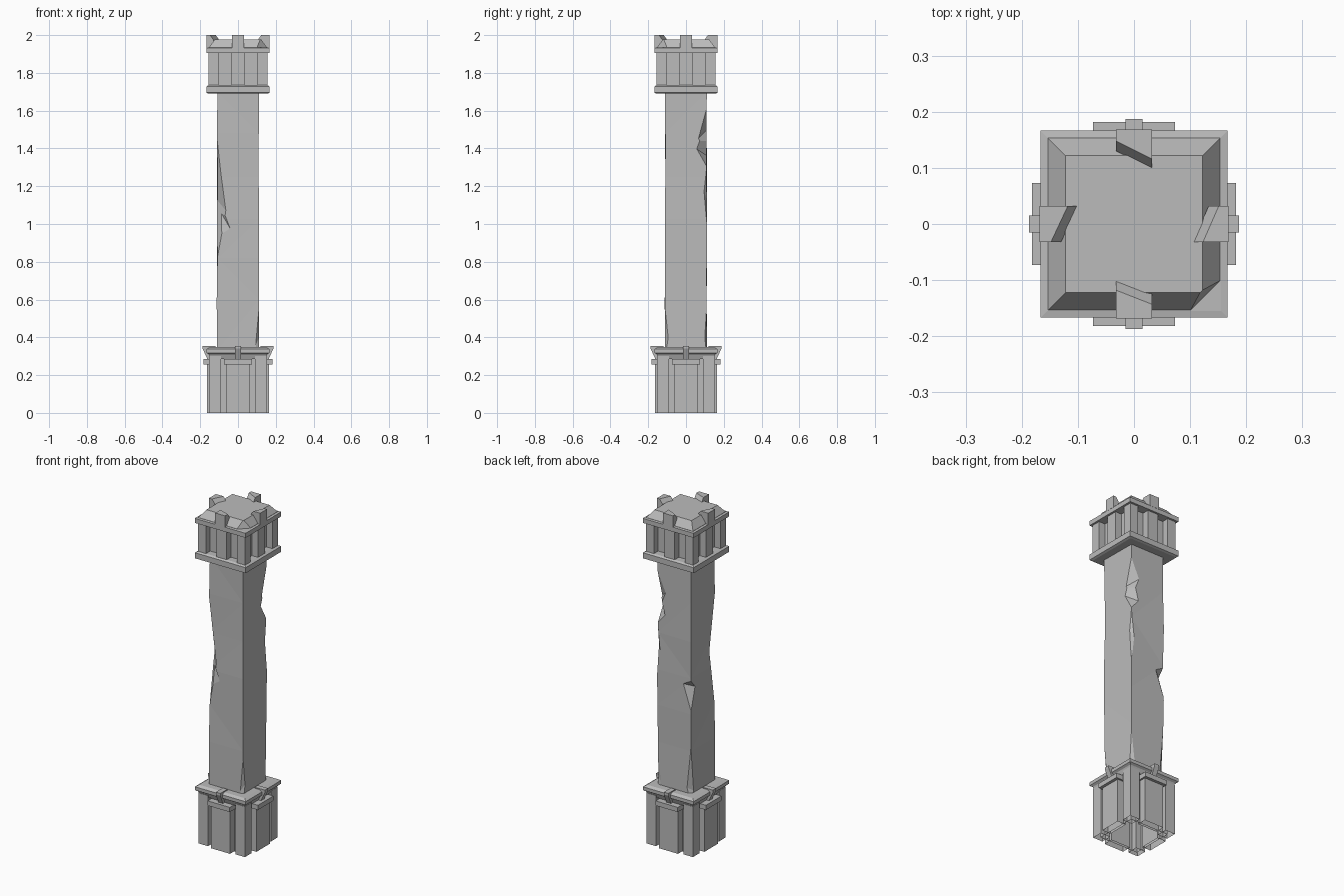
import bpy, bmesh, math, random
from mathutils import Vector, Matrix

if "Cube" in bpy.data.objects:
    bpy.data.objects.remove(bpy.data.objects["Cube"])
random.seed(4)

stone = bpy.data.materials.new("grey stone")
stone.use_nodes = True
GREY = (0.5, 0.5, 0.5, 1)
stone.diffuse_color = GREY
stone.node_tree.nodes["Principled BSDF"].inputs["Base Color"].default_value = GREY


def finish(name, bm):
    bmesh.ops.recalc_face_normals(bm, faces=bm.faces)
    mesh = bpy.data.meshes.new(name)
    bm.to_mesh(mesh)
    bm.free()
    mesh.materials.append(stone)
    obj = bpy.data.objects.new(name, mesh)
    bpy.context.collection.objects.link(obj)
    return obj


def add_hull(bm, points):
    verts = [bm.verts.new(p) for p in points]
    bmesh.ops.convex_hull(bm, input=verts)


def add_box(bm, x, y, z):
    add_hull(bm, [(a, b, c) for a in x for b in y for c in z])


def stack(name, rings):
    """Square section lofted through (half width, height) rings."""
    bm = bmesh.new()
    loops = [[bm.verts.new((sx * h, sy * h, z))
              for sx, sy in ((-1, -1), (1, -1), (1, 1), (-1, 1))] for h, z in rings]
    for low, high in zip(loops, loops[1:]):
        for i in range(4):
            j = (i + 1) % 4
            bm.faces.new((low[i], low[j], high[j], high[i]))
    bm.faces.new(loops[0])
    bm.faces.new(loops[-1])
    return finish(name, bm)


def four_sides(name, build):
    """Repeat a part built on the front around the four sides."""
    bm = bmesh.new()
    for i in range(4):
        old = set(bm.verts)
        build(bm, i)
        new = [v for v in bm.verts if v not in old]
        bmesh.ops.rotate(bm, verts=new, matrix=Matrix.Rotation(i * math.pi / 2, 3, "Z"))
    return finish(name, bm)


def open_bottom(obj):
    bm = bmesh.new()
    bm.from_mesh(obj.data)
    floor = [f for f in bm.faces if all(v.co.z < 0.001 for v in f.verts)]
    bmesh.ops.delete(bm, geom=floor, context="FACES")
    bm.to_mesh(obj.data)
    bm.free()


def cut(obj, name, bm):
    cutter = finish(name, bm)
    cutter.hide_render = True
    cutter.hide_viewport = True
    cutter.display_type = "WIRE"
    mod = obj.modifiers.new(name, "BOOLEAN")
    mod.operation = "DIFFERENCE"
    mod.solver = "EXACT"
    mod.object = cutter


# Pedestal
base_core = stack("base_core", [(0.125, 0), (0.125, 0.32)])
base_posts = four_sides("base_corner_posts", lambda bm, i: add_box(
    bm, (-0.153, -0.09), (-0.153, -0.09), (0, 0.3)))
base_panels = four_sides("base_panels", lambda bm, i: add_box(
    bm, (-0.063, 0.063), (-0.165, -0.11), (0, 0.26)))
for part in (base_core, base_posts, base_panels):
    open_bottom(part)
four_sides("base_panel_caps", lambda bm, i: add_box(
    bm, (-0.073, 0.073), (-0.182, -0.11), (0.257, 0.285)))
stack("base_slab", [(0.145, 0.285), (0.155, 0.31), (0.167, 0.318), (0.167, 0.338), (0.15, 0.348)])
four_sides("base_brackets", lambda bm, i: add_hull(bm, [
    (x, y, z) for x in (-0.015, 0.015)
    for y, z in ((-0.187, 0.354), (-0.187, 0.34), (-0.16, 0.28), (-0.12, 0.28), (-0.12, 0.354))]))

# Weathered shaft: square rings with slightly uneven corners
HALF = 0.113
shaft_bm = bmesh.new()
rings = []
for z in (0.33, 0.6, 0.82, 1.03, 1.25, 1.48, 1.7):
    ring = []
    for sx, sy in ((-1, -1), (1, -1), (1, 1), (-1, 1)):
        wear = random.uniform(0, 0.005)
        ring.append(shaft_bm.verts.new((sx * (HALF - wear), sy * (HALF - wear), z)))
    rings.append(ring)
for low, high in zip(rings, rings[1:]):
    for i in range(4):
        shaft_bm.faces.new((low[i], low[i - 3], high[i - 3], high[i]))
shaft_bm.faces.new(rings[0])
shaft_bm.faces.new(rings[-1])
bmesh.ops.triangulate(shaft_bm, faces=shaft_bm.faces)
shaft = finish("shaft", shaft_bm)

# Chips: corner signs, bottom, top, then width and height of the break on each face
chips = [
    (-1, -1, 0.8, 1.45, 0.05, 1.07, 0.055, 1.13),
    (-1, -1, 0.93, 1.15, 0.075, 0.97, 0.03, 1.1),
    (1, 1, 1.36, 1.62, 0.06, 1.5, 0.05, 1.45),
    (1, 1, 1.3, 1.56, 0.055, 1.36, 0.06, 1.4),
    (1, 1, 1.0, 1.34, 0.025, 1.12, 0.02, 1.18),
    (1, 1, 0.3, 0.62, 0.03, 0.36, 0.015, 0.4),
    (-1, 1, 0.84, 1.02, 0.06, 0.99, 0.045, 0.97),
    (-1, 1, 0.3, 0.68, 0.03, 0.38, 0.025, 0.36),
    (1, -1, 0.3, 0.55, 0.02, 0.36, 0.02, 0.4),
]
for n, (sx, sy, z0, z1, wa, za, wb, zb) in enumerate(chips):
    far = HALF + 0.03
    edge = HALF - 0.002
    bm = bmesh.new()
    add_hull(bm, [
        (sx * edge, sy * edge, z0), (sx * edge, sy * edge, z1),
        (sx * (HALF - wa), sy * HALF, za), (sx * HALF, sy * (HALF - wb), zb),
        (sx * (HALF - wa), sy * far, za), (sx * far, sy * (HALF - wb), zb),
        (sx * far, sy * far, z0), (sx * far, sy * far, z1)])
    cut(shaft, f"shaft_chip_cutter_{n + 1}", bm)

# Capital
stack("capital_lower_slab", [(0.155, 1.69), (0.167, 1.695), (0.167, 1.728), (0.155, 1.735)])
stack("capital_core", [(0.115, 1.72), (0.115, 1.92)])
four_sides("capital_corner_posts", lambda bm, i: add_box(
    bm, (-0.155, -0.102), (-0.155, -0.102), (1.725, 1.91)))
four_sides("capital_middle_posts", lambda bm, i: add_box(
    bm, (-0.034, 0.034), (-0.155, -0.1), (1.725, 1.91)))
stack("capital_upper_slab", [(0.167, 1.905), (0.167, 1.932), (0.155, 1.934)])
roof = stack("capital_roof", [(0.153, 1.925), (0.153, 1.935), (0.122, 1.978)])
bm = bmesh.new()
add_hull(bm, [(0.155, -0.1, 1.932), (0.1, -0.155, 1.932), (0.118, -0.118, 1.99),
              (0.18, -0.18, 1.93), (0.18, -0.18, 1.99), (0.17, -0.1, 1.95), (0.1, -0.17, 1.95)])
cut(roof, "roof_chip_cutter", bm)


# Broken crown blocks with slanted inner ends
def crown_block(bm, i):
    left, right = ((0.1, 0.125), (0.105, 0.133), (0.098, 0.13), (0.1, 0.13))[i]
    add_hull(bm, [(x, y, z) for x, inner in ((-0.032, left), (0.032, right))
                  for y, z in ((-0.168, 1.93), (-0.168, 2.0), (-inner - 0.018, 2.0),
                               (-inner, 1.975), (-inner, 1.93))])


four_sides("crown_blocks", crown_block)
